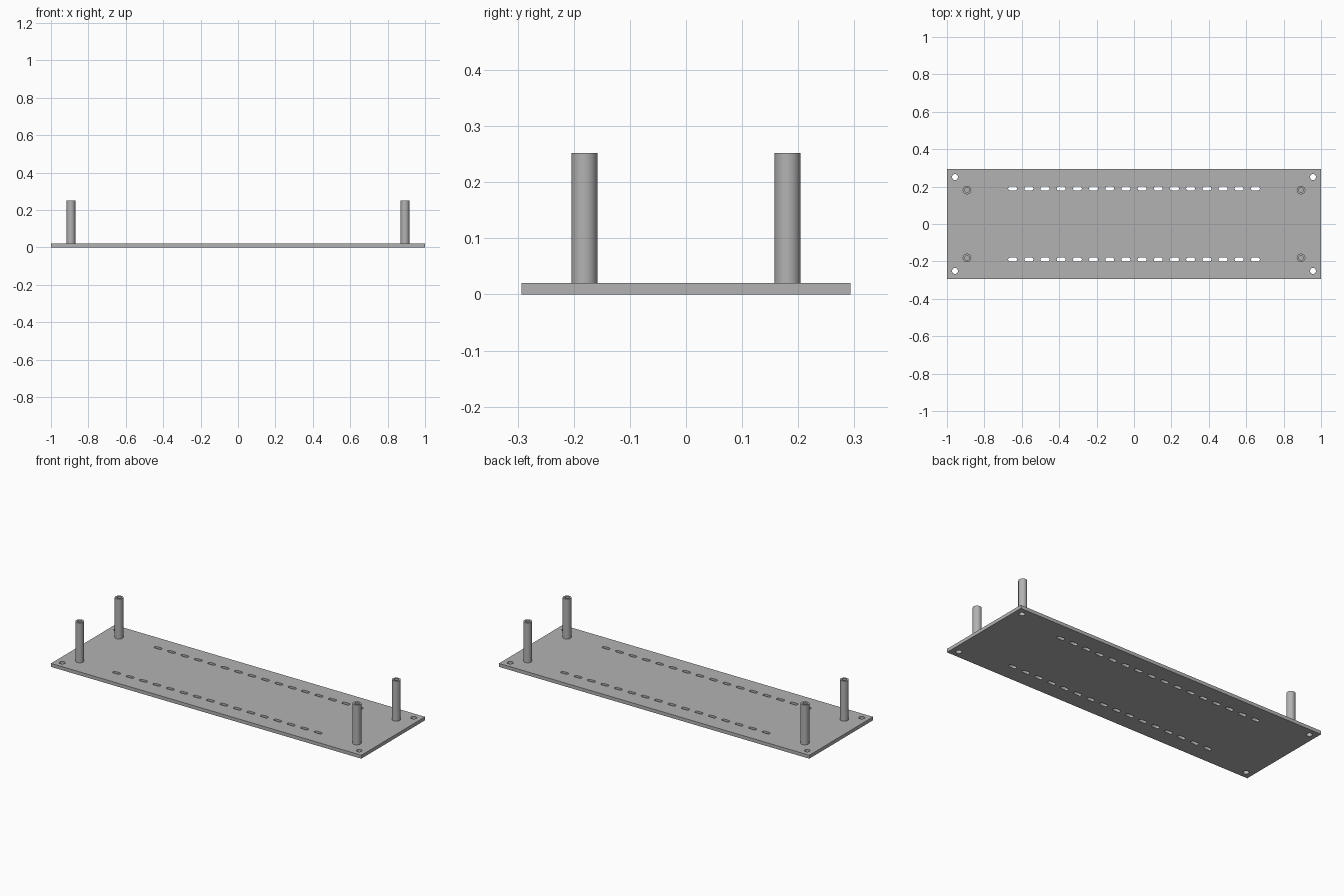
import bpy
import bmesh
from math import cos, sin, pi, radians

cube = bpy.data.objects.get("Cube")
if cube:
    bpy.data.objects.remove(cube, do_unlink=True)

LENGTH, DEPTH, THICK = 2.0, 0.586, 0.02
POST_TOP, POST_R, BORE_R = 0.252, 0.023, 0.0125
SLOTS, PITCH = 16, 0.0865

grey = bpy.data.materials.new("plain grey")
grey.use_nodes = True
colour = (0.45, 0.45, 0.45, 1)
grey.diffuse_color = colour
grey.node_tree.nodes["Principled BSDF"].inputs["Base Color"].default_value = colour


def obround(cx, cy, r, half=0.0, n=32):
    """Outline of a circle, stretched along x by half on each side."""
    pts = []
    for side, start in ((1, -pi / 2), (-1, pi / 2)):
        steps = n // 2 + (1 if half else 0)
        for i in range(steps):
            a = start + pi * i / (n // 2)
            pts.append((cx + side * half + r * cos(a), cy + r * sin(a)))
    return pts


def extrude_outlines(name, outlines, z0, z1):
    """Fill nested flat outlines, with inner ones as holes, between two heights."""
    curve = bpy.data.curves.new(name + "_profile", "CURVE")
    curve.dimensions = "2D"
    curve.fill_mode = "BOTH"
    curve.extrude = (z1 - z0) / 2
    for pts in outlines:
        spline = curve.splines.new("POLY")
        spline.points.add(len(pts) - 1)
        for p, (x, y) in zip(spline.points, pts):
            p.co = (x, y, 0, 1)
        spline.use_cyclic_u = True
    temp = bpy.data.objects.new(name + "_profile", curve)
    bpy.context.collection.objects.link(temp)
    graph = bpy.context.evaluated_depsgraph_get()
    mesh = bpy.data.meshes.new_from_object(temp.evaluated_get(graph))
    bpy.data.objects.remove(temp, do_unlink=True)
    bpy.data.curves.remove(curve)

    # Weld caps to walls and stand the part at its height
    bm = bmesh.new()
    bm.from_mesh(mesh)
    bmesh.ops.remove_doubles(bm, verts=bm.verts, dist=1e-5)
    bmesh.ops.recalc_face_normals(bm, faces=bm.faces)
    bmesh.ops.translate(bm, verts=bm.verts, vec=(0, 0, (z0 + z1) / 2))
    bm.to_mesh(mesh)
    bm.free()
    mesh.name = name
    mesh.materials.clear()
    mesh.materials.append(grey)
    obj = bpy.data.objects.new(name, mesh)
    bpy.context.collection.objects.link(obj)
    bpy.ops.object.select_all(action="DESELECT")
    obj.select_set(True)
    bpy.context.view_layer.objects.active = obj
    bpy.ops.object.shade_smooth_by_angle(angle=radians(30))
    return obj


# Base plate with corner screw holes and two rows of slots
hx, hy = LENGTH / 2, DEPTH / 2
outlines = [[(-hx, -hy), (hx, -hy), (hx, hy), (-hx, hy)]]
for sy in (-1, 1):
    for sx in (-1, 1):
        outlines.append(obround(sx * 0.957, sy * 0.251, 0.016))
    for i in range(SLOTS):
        x = (i - (SLOTS - 1) / 2) * PITCH
        outlines.append(obround(x, sy * 0.19, 0.0105, 0.0135, 16))
extrude_outlines("base_plate", outlines, 0, THICK)

# Four hollow standoff posts
for sy, row in ((-1, "front"), (1, "back")):
    for sx, side in ((-1, "right"), (1, "left")):
        x, y = sx * 0.893, sy * 0.181
        extrude_outlines(f"{row}_{side}_post",
                         [obround(x, y, POST_R), obround(x, y, BORE_R)],
                         THICK, POST_TOP)
